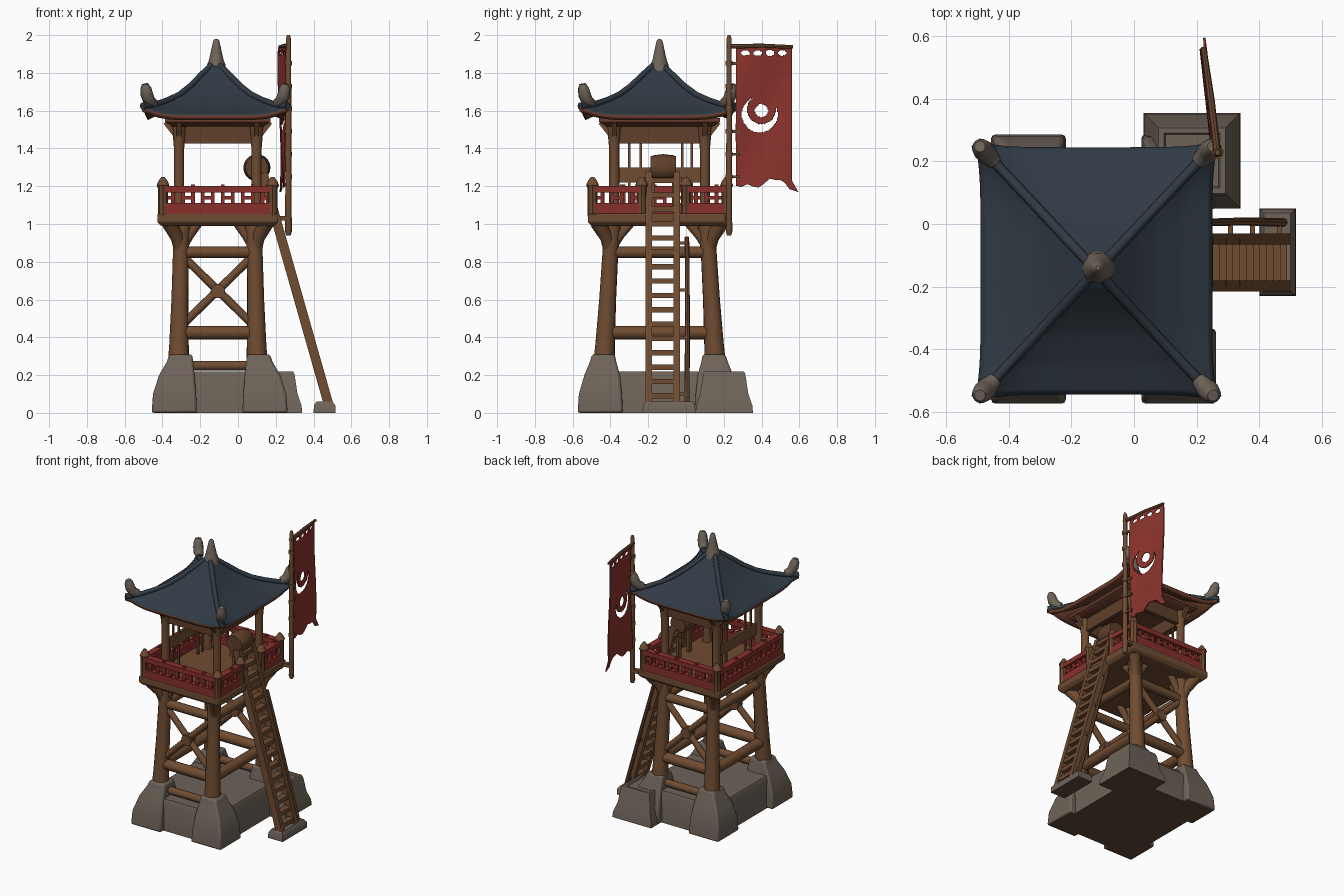
import bpy, bmesh, math, random
from mathutils import Vector

if "Cube" in bpy.data.objects:
    bpy.data.objects.remove(bpy.data.objects["Cube"])

random.seed(4)
CX, CY = -0.107, -0.14          # tower axis
CORNERS = [(-1, -1), (1, -1), (1, 1), (-1, 1)]


def material(name, rgb):
    m = bpy.data.materials.new(name)
    m.diffuse_color = (*rgb, 1)
    m.use_nodes = True
    m.node_tree.nodes["Principled BSDF"].inputs["Base Color"].default_value = m.diffuse_color
    return m


WOOD = material("wood", (0.160, 0.072, 0.031))
DARK = material("dark wood", (0.115, 0.050, 0.023))
STONE = material("stone", (0.155, 0.125, 0.098))
UNDER = material("earth brown underside", (0.115, 0.070, 0.036))
SLATE = material("slate blue roof", (0.030, 0.043, 0.058))
RED = material("railing red", (0.250, 0.030, 0.024))
SOFFIT = material("red brown soffit", (0.150, 0.048, 0.026))
CLOTH = material("banner red", (0.265, 0.034, 0.026))


def finish(bm, name, *mats, rule=None, bevel=0, angle=40):
    bmesh.ops.recalc_face_normals(bm, faces=bm.faces)
    for f in bm.faces:
        f.smooth = True
        if rule:
            f.material_index = rule(f)
    me = bpy.data.meshes.new(name)
    bm.to_mesh(me)
    bm.free()
    for m in mats:
        me.materials.append(m)
    me.set_sharp_from_angle(angle=math.radians(angle))
    ob = bpy.data.objects.new(name, me)
    bpy.context.collection.objects.link(ob)
    if bevel:
        b = ob.modifiers.new("bevel", 'BEVEL')
        b.width, b.segments = bevel, 2
    return ob


def frame(d):
    d = d.normalized()
    side = d.cross(Vector((0, 0, 1))) if abs(d.z) < 0.999 else Vector((1, 0, 0))
    side.normalize()
    return side, side.cross(d)


def loft(bm, rings):
    rings = [[bm.verts.new(p) for p in r] for r in rings]
    n = len(rings[0])
    for a, b in zip(rings, rings[1:]):
        for i in range(n):
            bm.faces.new((a[i], a[(i + 1) % n], b[(i + 1) % n], b[i]))
    bm.faces.new(rings[0][::-1])
    bm.faces.new(rings[-1])


def tube(bm, pts, radii, n=12):
    pts = [Vector(p) for p in pts]
    rings = []
    for i, p in enumerate(pts):
        s, u = frame(pts[min(i + 1, len(pts) - 1)] - pts[max(i - 1, 0)])
        rings.append([p + radii[i] * (s * math.cos(k * math.tau / n) + u * math.sin(k * math.tau / n))
                      for k in range(n)])
    loft(bm, rings)


def bar(bm, a, b, w, h):
    a, b = Vector(a), Vector(b)
    s, u = frame(b - a)
    loft(bm, [[p + s * w / 2 * i + u * h / 2 * j for i, j in CORNERS] for p in (a, b)])


def blocks(bm, sections):           # stacked rectangles (x0, x1, y0, y1, z)
    loft(bm, [[(x0, y0, z), (x1, y0, z), (x1, y1, z), (x0, y1, z)] for x0, x1, y0, y1, z in sections])


def at(sx, sy, hx, hy, z):
    return (CX + sx * hx, CY + sy * hy, z)


def bottom_rule(f):
    return 1 if f.normal.z < -0.9 and f.calc_center_median().z < 0.01 else 0


# Stone base: slab, four feet, side block and ladder footing
bm = bmesh.new()
blocks(bm, [(-0.41, 0.22, -0.53, 0.24, 0), (-0.40, 0.21, -0.52, 0.23, 0.2), (-0.39, 0.20, -0.51, 0.22, 0.22)])
finish(bm, "base_slab", STONE, UNDER, rule=bottom_rule)
bm = bmesh.new()
for sx, sy in CORNERS:
    sec = []
    for hx, hy, r, z in [(0.240, 0.310, 0.12, 0), (0.239, 0.309, 0.114, 0.10), (0.227, 0.30, 0.094, 0.2),
                         (0.210, 0.295, 0.070, 0.27), (0.206, 0.293, 0.06, 0.31)]:
        x, y = CX + 0.010 + sx * hx, CY - 0.004 + sy * hy
        sec.append((x - r, x + r, y - r, y + r, z))
    blocks(bm, sec)
finish(bm, "stone_feet", STONE, UNDER, rule=bottom_rule, bevel=0.012)
bm = bmesh.new()
blocks(bm, [(0.03 + d, 0.34 - d, 0.05 + d, 0.355 - d, z) for d, z in
            [(0, 0), (0.004, 0.04), (0.025, 0.1), (0.04, 0.2), (0.048, 0.22), (0.065, 0.22), (0.07, 0.21)]])
finish(bm, "corner_block", STONE, UNDER, rule=bottom_rule)
bm = bmesh.new()
blocks(bm, [(0.40, 0.517, -0.23, 0.05, 0), (0.402, 0.515, -0.228, 0.048, 0.04), (0.415, 0.50, -0.215, 0.035, 0.06)])
finish(bm, "ladder_footing", STONE, UNDER, rule=bottom_rule)


# Tower legs with flared brackets
def leg(sx, sy, z):
    t = (z - 0.28) / 0.7
    return at(sx, sy, 0.207 - 0.014 * t, 0.293 - 0.04 * t, z)


bm = bmesh.new()
for sx, sy in CORNERS:
    tube(bm, [leg(sx, sy, z) for z in (0.25, 0.36, 0.6, 0.85, 1.01)], [0.058, 0.052, 0.045, 0.042, 0.05], 14)
    tube(bm, [leg(sx, sy, 0.84), at(sx, sy, 0.215, 0.28, 0.93), at(sx, sy, 0.26, 0.33, 1.01)], [0.03, 0.036, 0.04])
    tube(bm, [leg(sx, sy, 0.86), at(sx, sy, 0.15, 0.255, 0.94), at(sx, sy, 0.10, 0.26, 1.01)], [0.024, 0.024, 0.024])
    tube(bm, [leg(sx, sy, 0.86), at(sx, sy, 0.195, 0.21, 0.94), at(sx, sy, 0.2, 0.15, 1.01)], [0.024, 0.024, 0.024])
finish(bm, "tower_legs", WOOD)

# Horizontal beams on all sides, crossed braces on front and back
bm = bmesh.new()
for i, (a, b) in enumerate(zip(CORNERS, CORNERS[1:] + CORNERS[:1])):
    for z, r in [(0.25, 0.026), (0.425, 0.036), (0.85, 0.031)]:
        if z < 0.3 and i % 2:
            continue
        tube(bm, [leg(*a, z), leg(*b, z)], [r, r])
    if i % 2 == 0:
        tube(bm, [leg(*a, 0.45), leg(*b, 0.84)], [0.022, 0.022])
        tube(bm, [leg(*b, 0.45), leg(*a, 0.84)], [0.022, 0.022])
        m = (Vector(leg(*a, 0.645)) + Vector(leg(*b, 0.645))) / 2
        tube(bm, [m - Vector((0, 0.028, 0)), m + Vector((0, 0.028, 0))], [0.038, 0.038])
finish(bm, "tower_beams", WOOD)

# Deck
bm = bmesh.new()
blocks(bm, [(CX - 0.30, CX + 0.30, CY - 0.36, CY + 0.36, 0.99), (CX - 0.32, CX + 0.32, CY - 0.38, CY + 0.38, 1.01),
            (CX - 0.32, CX + 0.32, CY - 0.38, CY + 0.38, 1.055)])
finish(bm, "deck", WOOD, bevel=0.006)

# Railing with lattice, gap on the right for the ladder
HX, HY = 0.29, 0.355
bm = bmesh.new()
xl, xr, yf, yb = CX - HX, CX + HX, CY - HY, CY + HY
for a, b in [((xl, yf), (xr, yf)), ((xl, yb), (xr, yb)), ((xl, yf), (xl, yb)),
             ((xr, yf), (xr, -0.235)), ((xr, 0.0), (xr, yb))]:
    A, B = Vector((*a, 0)), Vector((*b, 0))
    for z, w, h in [(1.08, 0.042, 0.06), (1.183, 0.046, 0.034)]:
        bar(bm, A + Vector((0, 0, z)), B + Vector((0, 0, z)), w, h)
    n = max(3, round((B - A).length / 0.055))
    for k in range(1, n):
        p = A.lerp(B, k / n)
        bar(bm, p + Vector((0, 0, 1.08)), p + Vector((0, 0, 1.21 if k % 3 == 0 else 1.18)), 0.02, 0.02)
    for k in range(0, n, 2):
        bar(bm, A.lerp(B, k / n) + Vector((0, 0, 1.14)), A.lerp(B, (k + 1) / n) + Vector((0, 0, 1.14)), 0.02, 0.018)
finish(bm, "railing", RED)
bm = bmesh.new()
for x, y in [(xl, yf), (xr, yf), (xr, yb), (xl, yb), (xr, -0.235), (xr, 0.0)]:
    tube(bm, [(x, y, z) for z in (1.04, 1.19, 1.205, 1.225, 1.25)], [0.027, 0.027, 0.034, 0.026, 0.008], 8)
finish(bm, "railing_posts", WOOD)

# Upper posts, frieze beams and ceiling
bm = bmesh.new()
for sx, sy in CORNERS:
    tube(bm, [at(sx, sy, 0.205, 0.24, z) for z in (1.04, 1.1, 1.4, 1.5, 1.55)], [0.034, 0.027, 0.027, 0.036, 0.05])
    for d in [(0.07, 0), (0, 0.07)]:
        bar(bm, at(sx, sy, 0.205, 0.24, 1.45), at(sx, sy, 0.205 + d[0], 0.24 + d[1], 1.54), 0.025, 0.03)
finish(bm, "upper_posts", WOOD)
bm = bmesh.new()
for a, b in zip(CORNERS, CORNERS[1:] + CORNERS[:1]):
    bar(bm, at(*a, 0.2, 0.235, 1.485), at(*b, 0.2, 0.235, 1.485), 0.03, 0.12)
finish(bm, "frieze_panels", DARK)
bm = bmesh.new()
blocks(bm, [(CX - 0.24, CX + 0.24, CY - 0.28, CY + 0.28, 1.515), (CX - 0.28, CX + 0.28, CY - 0.32, CY + 0.32, 1.54),
            (CX - 0.28, CX + 0.28, CY - 0.32, CY + 0.32, 1.56)])
finish(bm, "eave_ceiling", SOFFIT)

# Curved hip roof with lifted corners
PROFILE = [(0, 1.85), (0.1, 1.835), (0.2, 1.79), (0.35, 1.73), (0.5, 1.68), (0.75, 1.62), (1.0, 1.575)]
RX, RY = -0.12, -0.15


def roof_point(u, v, lift=0):
    s = max(abs(u), abs(v))
    c = (min(abs(u), abs(v)) / s) ** 6 if s else 0
    for (s0, z0), (s1, z1) in zip(PROFILE, PROFILE[1:]):
        if s <= s1:
            z = z0 + (z1 - z0) * (s - s0) / (s1 - s0)
            break
    k = 1 + 0.05 * c * s
    return Vector((RX + u * 0.37 * k, RY + v * 0.395 * k, z + 0.05 * c * s ** 3 + lift))


N = 40
bm = bmesh.new()
g = [[bm.verts.new(roof_point(2 * i / N - 1, 2 * j / N - 1)) for j in range(N + 1)] for i in range(N + 1)]
for i in range(N):
    for j in range(N):
        bm.faces.new((g[i][j], g[i + 1][j], g[i + 1][j + 1], g[i][j + 1]))
roof = finish(bm, "roof", SLATE, SOFFIT, angle=30)
sol = roof.modifiers.new("thickness", 'SOLIDIFY')
sol.thickness, sol.offset, sol.material_offset, sol.material_offset_rim = 0.028, -1, 1, 1
bm = bmesh.new()
for sx, sy in CORNERS:
    ts = [0.06, 0.2, 0.35, 0.5, 0.65, 0.8, 0.9, 0.99]
    tube(bm, [roof_point(sx * t, sy * t, -0.001) for t in ts], [0.016] * 6 + [0.02, 0.02], 10)
finish(bm, "roof_ridges", SLATE)
bm = bmesh.new()
for sx, sy in CORNERS:
    tube(bm, [roof_point(sx * t, sy * t, h) for t, h in
              [(0.84, 0.005), (0.90, 0.02), (0.935, 0.055), (0.95, 0.09), (0.96, 0.115)]],
         [0.024, 0.033, 0.034, 0.030, 0.018], 10)
tube(bm, [(-0.115, -0.14, z) for z in (1.80, 1.845, 1.87, 1.93, 1.97, 1.98)],
     [0.055, 0.048, 0.038, 0.025, 0.016, 0.007], 14)
finish(bm, "roof_horns_and_finial", STONE)


# Ladder leaning on the right side, with a thin handrail
def lad(z, y, off=0):
    return (0.478 - 0.284 * (z - 0.05) + off, y, z)


bm = bmesh.new()
for y in (-0.198, -0.048):
    bar(bm, lad(0.03, y), lad(1.27, y), 0.034, 0.05)
for k in range(16):
    z = 0.09 + k * 0.076
    bar(bm, lad(z, -0.2), lad(z, -0.046), 0.045, 0.028)
tube(bm, [lad(0.04, 0.005), lad(0.5, 0.008), lad(0.93, 0.005)], [0.014, 0.013, 0.012], 8)
for z in (0.1, 0.4, 0.65, 0.9):
    bar(bm, lad(z, -0.05), lad(z, 0.005), 0.016, 0.016)
finish(bm, "ladder", WOOD)

# Drum on a stand, and the rack along the left side
bm = bmesh.new()
tube(bm, [(0.1, y, 1.298) for y in (-0.188, -0.17, -0.12, -0.07, -0.052)], [0.06, 0.066, 0.072, 0.066, 0.06], 20)
finish(bm, "drum", DARK)
bm = bmesh.new()
for y in (-0.18, -0.06):
    bar(bm, (0.1, y, 1.05), (0.1, y, 1.25), 0.02, 0.03)
bar(bm, (0.1, -0.22, 1.235), (0.1, -0.02, 1.235), 0.03, 0.025)
bar(bm, (-0.305, -0.37, 1.26), (-0.305, 0.09, 1.26), 0.02, 0.08)
for y in (-0.3, -0.24, -0.02, 0.03):
    bar(bm, (-0.305, y, 1.05), (-0.305, y, 1.44), 0.012, 0.012)
finish(bm, "drum_stand_and_rack", WOOD)

# Flag pole, crossbar, ties and deck clamp
bm = bmesh.new()
tube(bm, [(0.267, 0.228, z) for z in (0.94, 0.96, 1.3, 1.7, 1.98, 2.0)], [0.012, 0.018, 0.016, 0.015, 0.014, 0.008], 10)
tube(bm, [(0.267, 0.215, 1.94), (0.245, 0.40, 1.943), (0.222, 0.565, 1.938)], [0.012, 0.012, 0.009], 8)
bar(bm, (0.17, 0.215, 1.03), (0.275, 0.23, 1.03), 0.03, 0.025)
for z in (1.25, 1.37, 1.49, 1.61, 1.73, 1.85):
    tube(bm, [(0.267, 0.228, z - 0.012), (0.267, 0.228, z + 0.012)], [0.02, 0.02], 10)
    bar(bm, (0.267, 0.228, z), (0.255, 0.285, z), 0.01, 0.014)
finish(bm, "flag_pole", WOOD)

# Tattered banner with eyelets and a plain crescent cut through it
NU, NV = 60, 140
rag = [random.uniform(-0.025, 0.03) for _ in range(11)]
bm = bmesh.new()
g = []
for i in range(NU + 1):
    u = i / NU
    k = min(int(u * 10), 9)
    low = 1.215 + rag[k] + (rag[k + 1] - rag[k]) * (u * 10 - k) - 0.05 * max(0, u - 0.85) / 0.15
    col = []
    for j in range(NV + 1):
        t = j / NV
        y = 0.265 + 0.295 * u + 0.035 * max(0, u - 0.8) * 5 * max(0, t - 0.92) / 0.08
        x = 0.258 - 0.033 * u + 0.008 * math.sin(5 * t + 4 * u)
        col.append(bm.verts.new((x, y, 1.935 + (low - 1.935) * t)))
    g.append(col)
for i in range(NU):
    for j in range(NV):
        c = (g[i][j].co + g[i + 1][j + 1].co) / 2
        moon = math.hypot(c.y - 0.39, c.z - 1.58) < 0.095 and math.hypot(c.y - 0.40, c.z - 1.605) > 0.076
        dot = math.hypot(c.y - 0.40, c.z - 1.60) < 0.035
        eye = any(math.hypot((c.y - e) / 0.024, (c.z - 1.905) / 0.014) < 1 for e in (0.315, 0.38, 0.445, 0.51))
        if not (moon or dot or eye):
            bm.faces.new((g[i][j], g[i + 1][j], g[i + 1][j + 1], g[i][j + 1]))
bmesh.ops.delete(bm, geom=[v for v in bm.verts if not v.link_faces], context='VERTS')
banner = finish(bm, "banner", CLOTH)
banner.modifiers.new("thickness", 'SOLIDIFY').thickness = 0.008
